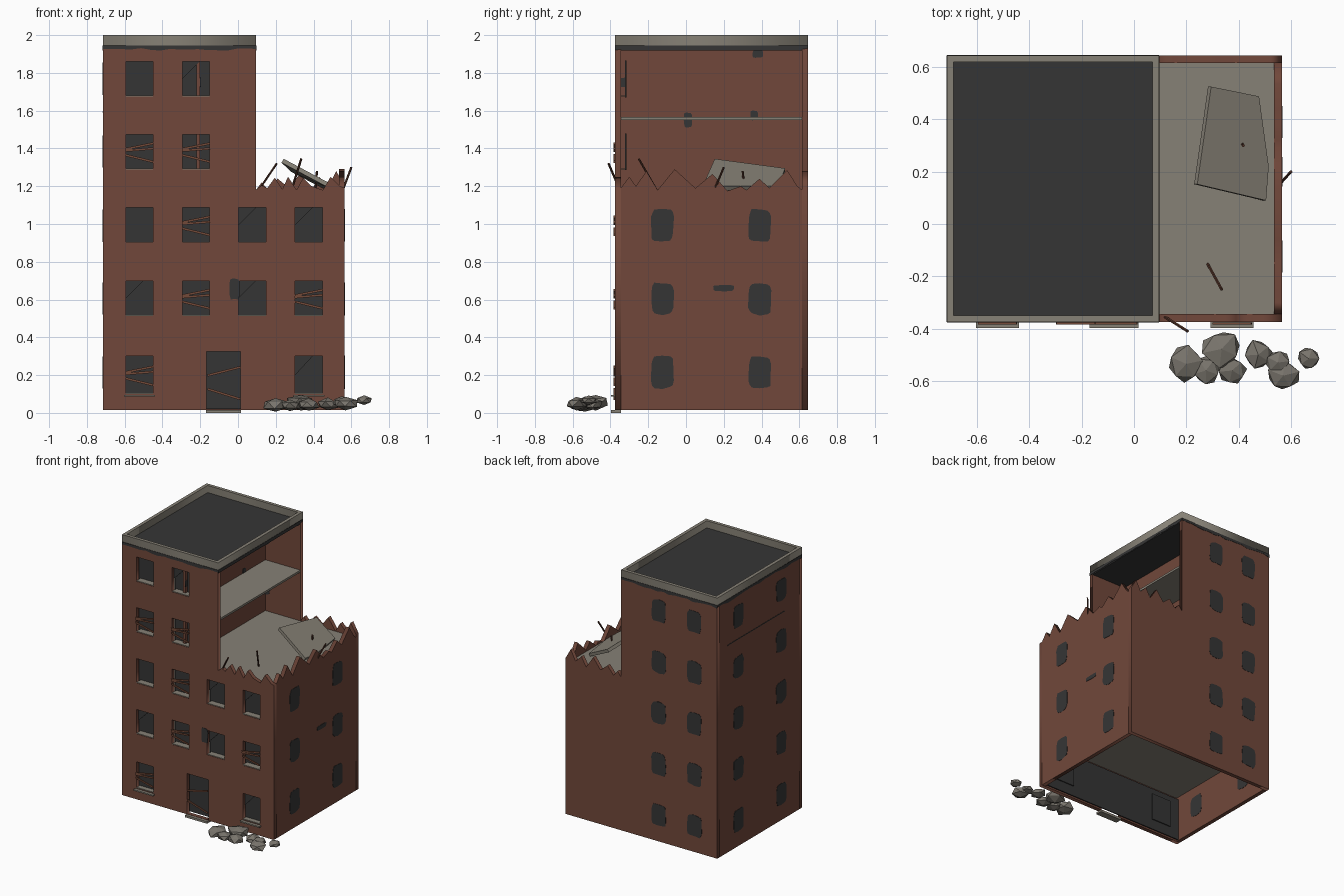
import bpy, bmesh, math, random
from mathutils import Matrix, Vector

if "Cube" in bpy.data.objects:
    bpy.data.objects.remove(bpy.data.objects["Cube"])
random.seed(4)

def material(name, rgb):
    m = bpy.data.materials.new(name)
    m.diffuse_color = (*rgb, 1)
    m.use_nodes = True
    m.node_tree.nodes["Principled BSDF"].inputs["Base Color"].default_value = m.diffuse_color
    return m

BRICK = material("red brick", (.165, .064, .043))
CONCRETE = material("concrete", (.24, .22, .18))
DARK = material("dark opening", (.036, .036, .036))
STONE = material("rubble stone", (.19, .175, .15))
RUST = material("rusty steel", (.09, .035, .022))
WOOD = material("weathered board", (.17, .068, .04))

FRONT = Matrix(((1, 0, 0, 0), (0, 0, -1, 0), (0, 1, 0, 0), (0, 0, 0, 1)))  # local xy -> XZ
SIDE = Matrix(((0, 0, 1, 0), (1, 0, 0, 0), (0, 1, 0, 0), (0, 0, 0, 1)))    # local xy -> YZ
TOP = Matrix.Identity(4)                                                   # local xy -> XY

def finish(name, bm, mat):
    bmesh.ops.recalc_face_normals(bm, faces=bm.faces)
    me = bpy.data.meshes.new(name)
    bm.to_mesh(me)
    bm.free()
    me.materials.append(mat)
    ob = bpy.data.objects.new(name, me)
    bpy.context.collection.objects.link(ob)
    return ob

def panel(name, loops, frame, a, b, mat):
    """Flat outline (further loops are holes) filling from a to b along the frame's world axis."""
    cu = bpy.data.curves.new(name, 'CURVE')
    cu.dimensions, cu.fill_mode, cu.extrude = '2D', 'BOTH', abs(b - a) / 2
    for pts in loops:
        s = cu.splines.new('POLY')
        s.points.add(len(pts) - 1)
        for p, q in zip(s.points, pts):
            p.co = (q[0], q[1], 0, 1)
        s.use_cyclic_u = True
    tmp = bpy.data.objects.new("tmp", cu)
    bpy.context.collection.objects.link(tmp)
    dg = bpy.context.evaluated_depsgraph_get()
    me = bpy.data.meshes.new_from_object(tmp.evaluated_get(dg))
    bm = bmesh.new()
    bm.from_mesh(me)
    bpy.data.objects.remove(tmp)
    bmesh.ops.remove_doubles(bm, verts=bm.verts, dist=1e-5)
    mid = (a + b) / 2 * (-1 if frame is FRONT else 1)
    bm.transform(frame @ Matrix.Translation((0, 0, mid)))
    return finish(name, bm, mat)

def box(name, x0, x1, y0, y1, z0, z1, mat, roll=0):
    bm = bmesh.new()
    bmesh.ops.create_cube(bm, size=1)
    bm.transform(Matrix.Translation(((x0+x1)/2, (y0+y1)/2, (z0+z1)/2)) @ Matrix.Rotation(roll, 4, 'Y')
                 @ Matrix.Diagonal((x1-x0, y1-y0, z1-z0, 1)))
    return finish(name, bm, mat)

def rect(x0, x1, y0, y1):
    return [(x0, y0), (x1, y0), (x1, y1), (x0, y1)]

def ragged(cx, cy, w, h, n=14):
    """Rounded rectangle with a chipped edge."""
    pts = []
    for i in range(n):
        t = math.tau * (i + .5) / n
        c, s = math.cos(t), math.sin(t)
        r = random.uniform(.94, 1.06)
        pts.append((cx + w*r*math.copysign(abs(c)**.45, c), cy + h*r*math.copysign(abs(s)**.45, s)))
    return pts

X0, XT, X1, Y0, Y1, T = -.715, .095, .565, -.375, .645, .03
ZB, ZF, ZT = .015, 1.18, 1.94

# Front windows: (column, row) with what is left in each opening
cols, rows = [-.522, -.222, .075, .375], [.2, .606, .994, 1.382, 1.768]
fitting = {(0, 0): 'boards', (3, 0): 'shard', (0, 1): 'shard', (1, 1): 'boards', (2, 1): 'shard',
           (3, 1): 'boards', (0, 2): '', (1, 2): 'boards', (2, 2): 'shard', (3, 2): 'shard',
           (0, 3): 'boards', (1, 3): 'boards', (0, 4): '', (1, 4): 'shard'}
door = rect(-.166, .013, .018, .325)
holes = [door]
for (c, r), kind in fitting.items():
    x, z = cols[c], rows[r]
    hw, hh = .072, (.1 if r == 0 else .093)
    holes.append(rect(x-hw, x+hw, z-hh, z+hh))
    box("window_pane", x-hw-.012, x+hw+.012, -.324, -.316, z-hh-.004, z+hh+.004, DARK)
    box("inner_sill", x-hw, x+hw, Y0+.003, -.324, z-hh, z-hh+.005, CONCRETE)
    if kind == 'boards':
        for dz, roll in ((.03, -.2), (.012, -.08), (-.035, .24)):
            box("window_board", x-.075, x+.075, -.384, -.376, z+dz-.006, z+dz+.006, WOOD, roll)
    if kind == 'shard':
        panel("glass_shard", [[(x-hw, z+hh), (x-hw, z), (x+.02, z+hh)]], FRONT, -.35, -.346, DARK)
    if r == 0:
        box("window_sill", x-.082, x+.082, -.397, Y0, .086, .096, CONCRETE)
for dz, roll in ((.22, -.25), (.1, .3)):
    box("door_board", -.165, .015, -.384, -.376, dz-.006, dz+.006, WOOD, roll)
box("door_step", -.17, .017, -.397, -.345, 0, .016, CONCRETE)

# Front and back walls with broken tops on the low wing
front_top = [(.565, 1.19), (.54, 1.2), (.49, 1.25), (.45, 1.18), (.39, 1.2), (.345, 1.245), (.31, 1.18),
             (.265, 1.25), (.235, 1.185), (.195, 1.245), (.155, 1.19), (.125, 1.205), (XT, ZF)]
back_top = [(.565, 1.2), (.52, 1.28), (.48, 1.2), (.43, 1.25), (.39, 1.18), (.33, 1.27), (.27, 1.19),
            (.21, 1.24), (.16, 1.18), (.125, 1.22), (XT, ZF)]
for name, top, a, cut in (("front_wall", front_top, Y0, holes), ("back_wall", back_top, Y1-T, [])):
    panel(name, [[(X0, ZB), (X1, ZB)] + top + [(XT, ZT), (X0, ZT)]] + cut, FRONT, a, a+T, BRICK)

# Side walls
right_top = [(Y1-T, 1.18), (.59, 1.2), (.535, 1.285), (.44, 1.19), (.39, 1.24), (.32, 1.18), (.29, 1.2),
             (.22, 1.175), (.14, 1.265), (.05, 1.19), (-.06, 1.29), (-.15, 1.18), (-.21, 1.28),
             (-.265, 1.2), (-.3, 1.25), (Y0+T, 1.19)]
panel("right_wall", [[(Y0+T, ZB), (Y1-T, ZB)] + right_top], SIDE, X1-T, X1, BRICK)
box("left_wall", X0, X0+T, Y0+T, Y1-T, ZB, ZT, BRICK)
box("partition_wall", -.22, -.2, Y0+T, Y1-T, ZF, 1.93, BRICK)

# Chipped dark openings, shown on both faces of the side and back walls
def opening(frame, u, z, w, h, outer, inner):
    pts = ragged(u, z, w, h)
    for d in (outer, inner):
        panel("dark_opening", [pts], frame, d-.002, d+.002, DARK)

for r in range(5):
    z = .215 + .389*r
    for y in (-.125, .39):
        opening(SIDE, y, z, .06, .083, X0, X0+T)
        if r < 3:
            opening(SIDE, y, z, .06, .085, X1, X1-T)
    for x in (-.222, -.522):
        opening(FRONT, x, z, .06, .083, Y1, Y1-T)
opening(SIDE, .2, .66, .055, .016, X1, X1-T)
opening(FRONT, -.018, .655, .028, .055, Y0, Y0+T)
for y, z, w, h in ((-.335, 1.75, .015, .025), (.38, 1.9, .028, .02), (.01, 1.55, .022, .04), (.36, 1.575, .02, .025)):
    panel("wall_chip", [ragged(y, z, w, h, 9)], SIDE, -.202, -.198, DARK)
box("wall_crack", X0-.002, X0, -.17, .52, 1.59, 1.596, DARK)

# Floors, roof and parapet
for z, xr in ((.385, X1-T), (.775, X1-T), (ZF, X1-T), (1.567, XT)):
    box("floor_slab", X0+T, xr, Y0+T, Y1-T, z-.016, z, CONCRETE)
box("ground_backing", X0+T, X1-T, -.334, -.326, .02, .35, DARK)
box("roof_deck", X0+.004, XT-.001, Y0+.004, Y1-.004, 1.918, 1.946, DARK)
panel("parapet", [rect(X0, XT, Y0, Y1), rect(X0+.025, XT-.025, Y0+.025, Y1-.025)], TOP, 1.945, 2, CONCRETE)

# Soot line under the parapet
def soot(frame, u0, u1, d):
    n = 16
    low = [(u0 + (u1-u0)*i/n, 1.921 + random.uniform(-.004, .01)) for i in range(n+1)]
    panel("soot_line", [low + [(u1, 1.945), (u0, 1.945)]], frame, d-.002, d+.002, DARK)

for d in (Y0, Y1):
    soot(FRONT, X0, XT, d)
for d in (X0, XT):
    soot(SIDE, Y0, Y1, d)

# Fallen slab lying on the broken floor
bm = bmesh.new()
top = [(.242, .152, 1.345), (.505, .09, 1.205), (.515, .22, 1.2), (.478, .488, 1.2), (.295, .525, 1.295)]
vs = [bm.verts.new(p) for p in top]
f = bm.faces.new(vs)
ext = bmesh.ops.extrude_face_region(bm, geom=[f])
bmesh.ops.translate(bm, verts=[v for v in ext['geom'] if isinstance(v, bmesh.types.BMVert)], vec=(-.012, 0, -.02))
if f.is_valid and len(bm.faces) < 7:
    bm.faces.new(vs)
finish("fallen_slab", bm, CONCRETE)

# Bent reinforcing bars
for a, b in (((.11, -.35, 1.18), (.205, -.41, 1.32)), ((.28, -.15, 1.17), (.335, -.25, 1.345)),
             ((.555, .15, 1.18), (.6, .2, 1.3)), ((.41, .31, 1.18), (.418, .3, 1.28))):
    a, b = Vector(a), Vector(b)
    bm = bmesh.new()
    bmesh.ops.create_cone(bm, cap_ends=True, segments=6, radius1=.006, radius2=.006, depth=(b-a).length)
    bm.transform(Matrix.Translation((a+b)/2) @ (b-a).to_track_quat('Z', 'Y').to_matrix().to_4x4())
    finish("rebar", bm, RUST)

# Rubble heap
for x, y, z, r in ((.2, -.535, .042, .075), (.335, -.478, .058, .08), (.475, -.5, .045, .062), (.375, -.56, .045, .06),
                   (.275, -.56, .04, .06), (.57, -.58, .05, .066), (.668, -.515, .066, .048), (.55, -.53, .06, .05)):
    bm = bmesh.new()
    bmesh.ops.create_icosphere(bm, subdivisions=1, radius=r)
    for v in bm.verts:
        v.co *= random.uniform(.82, 1.1)
        v.co.z *= .55
    bm.transform(Matrix.Translation((x, y, z)) @ Matrix.Rotation(random.uniform(0, 6), 4, 'Z'))
    for v in bm.verts:
        v.co.z = max(v.co.z, 0)
        v.co.y = max(v.co.y, -.645)
        v.co.x = min(v.co.x, .712)
    finish("rubble", bm, STONE)
